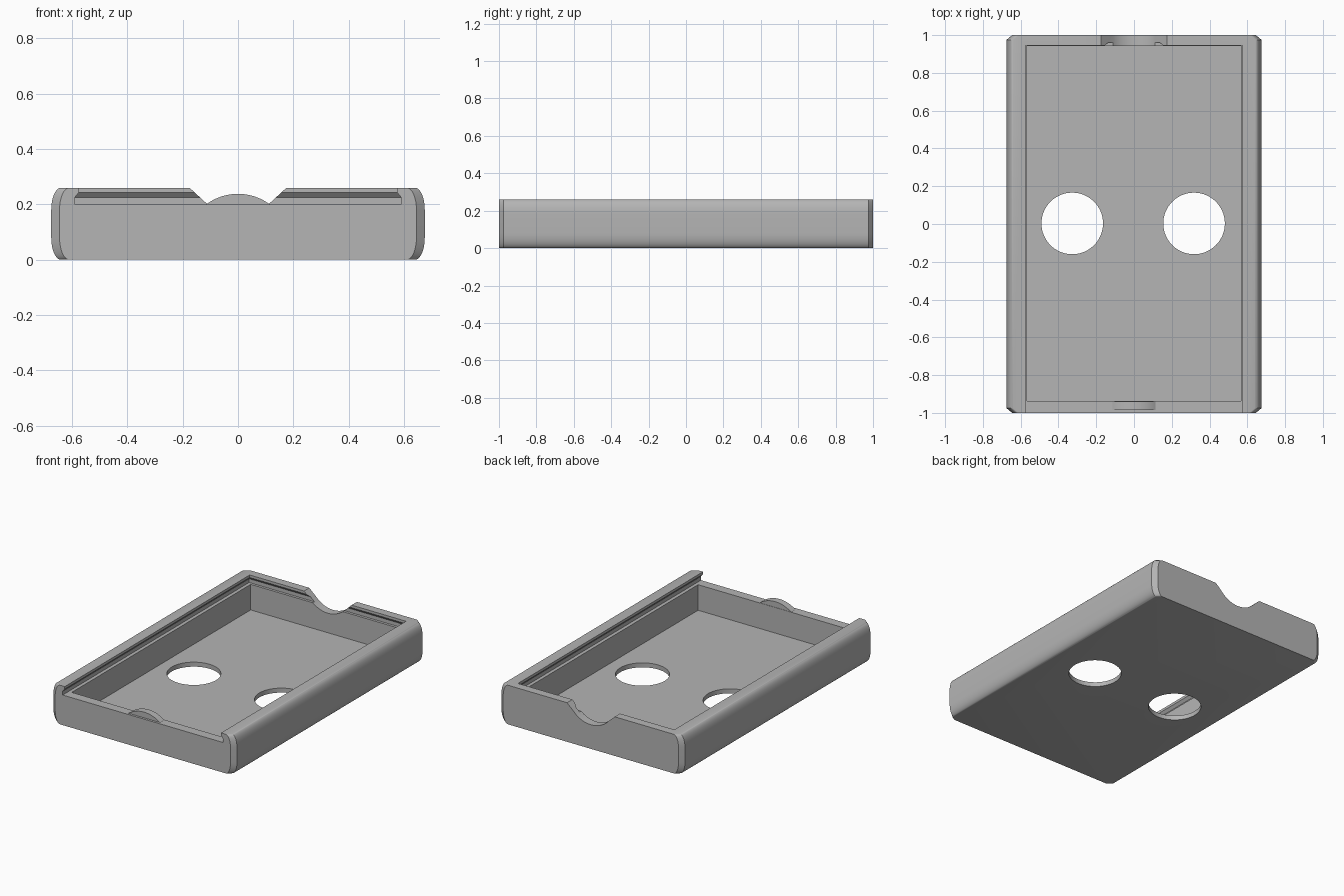
import bpy, bmesh, math

cube = bpy.data.objects.get("Cube")
if cube:
    bpy.data.objects.remove(cube, do_unlink=True)

grey = bpy.data.materials.new("plain grey")
grey.use_nodes = True
colour = (0.46, 0.46, 0.46, 1)
grey.diffuse_color = colour
grey.node_tree.nodes["Principled BSDF"].inputs["Base Color"].default_value = colour

HEIGHT, LEDGE, FLOOR = 0.26, 0.20, 0.03


def loft(name, rings):
    """Join matching rings of points into a closed solid."""
    bm = bmesh.new()
    loops = [[bm.verts.new(p) for p in ring] for ring in rings]
    n = len(loops[0])
    for a, b in zip(loops, loops[1:]):
        for i in range(n):
            j = (i + 1) % n
            bm.faces.new((a[i], a[j], b[j], b[i]))
    bm.faces.new(loops[0][::-1])
    bm.faces.new(loops[-1])
    bmesh.ops.recalc_face_normals(bm, faces=bm.faces)
    mesh = bpy.data.meshes.new(name)
    bm.to_mesh(mesh)
    bm.free()
    mesh.materials.append(grey)
    obj = bpy.data.objects.new(name, mesh)
    bpy.context.collection.objects.link(obj)
    return obj


def rect(hx, y0, y1, z):
    return [(-hx, y0, z), (hx, y0, z), (hx, y1, z), (-hx, y1, z)]


def prism_y(name, profile, y0, y1):
    return loft(name, [[(x, y, z) for x, z in profile] for y in (y0, y1)])


def arc(half_width, rise, z, steps=24):
    """Points of a circular arc across x, bulging by rise from height z."""
    r = (half_width ** 2 + rise ** 2) / (2 * abs(rise))
    a = math.asin(half_width / r)
    s = math.copysign(1, rise)
    angles = [-a + 2 * a * i / steps for i in range(steps + 1)]
    return [(r * math.sin(t), z + s * r * (math.cos(t) - math.cos(a))) for t in angles]


def combine(target, tool, operation):
    mod = target.modifiers.new(tool.name, 'BOOLEAN')
    mod.operation, mod.object, mod.solver = operation, tool, 'EXACT'
    bpy.context.view_layer.objects.active = target
    bpy.ops.object.modifier_apply(modifier=mod.name)
    bpy.data.objects.remove(tool, do_unlink=True)


# Outer shell: bulging long sides, chamfered upright corners
def outline(z):
    u = max(0, (abs(z - HEIGHT / 2) - 0.05) / 0.08)
    x = 0.64 + 0.035 * math.sqrt(max(0, 1 - u * u))
    c, d = x - 0.03, 0.975
    return [(c, -1, z), (x, -d, z), (x, d, z), (c, 1, z),
            (-c, 1, z), (-x, d, z), (-x, -d, z), (-c, -1, z)]


curve = [0.08 * (1 - math.cos(math.pi / 2 * i / 10)) for i in range(11)]
levels = curve + [HEIGHT - z for z in reversed(curve)]
tray = loft("box_tray", [outline(z) for z in levels])

# Inner cavity
combine(tray, loft("cavity", [rect(0.567, -0.937, 0.943, z) for z in (FLOOR, 0.24)]),
        'DIFFERENCE')

# Undercut slot for a sliding lid, open at the front
slot = [(0.59, 0.96, LEDGE), (0.59, 0.96, 0.225), (0.575, 0.944, 0.243), (0.575, 0.944, 0.3)]
combine(tray, loft("lid_slot", [rect(x, -1.1, y, z) for x, y, z in slot]), 'DIFFERENCE')

# Thumb notch in the back wall
notch = [(-0.218, 0.3), (-0.175, HEIGHT)] + arc(0.11, -0.04, LEDGE) + [(0.175, HEIGHT), (0.218, 0.3)]
combine(tray, prism_y("thumb_notch", notch, 0.9, 1.1), 'DIFFERENCE')

# Pair of round holes through the floor
for x in (-0.327, 0.318):
    rings = [[(x + 0.163 * math.cos(math.tau * i / 64),
               0.003 + 0.163 * math.sin(math.tau * i / 64), z) for i in range(64)]
             for z in (-0.1, 0.1)]
    combine(tray, loft("floor_hole", rings), 'DIFFERENCE')

# Rounded catch on the front wall
catch = [(-0.115, 0.15)] + arc(0.115, 0.038, LEDGE) + [(0.115, 0.15)]
combine(tray, prism_y("lid_catch", catch, -0.985, -0.939), 'UNION')

# Smooth the curved faces, keep hard edges crisp
bpy.ops.object.select_all(action='DESELECT')
tray.select_set(True)
bpy.context.view_layer.objects.active = tray
bpy.ops.object.shade_smooth_by_angle(angle=math.radians(25))
